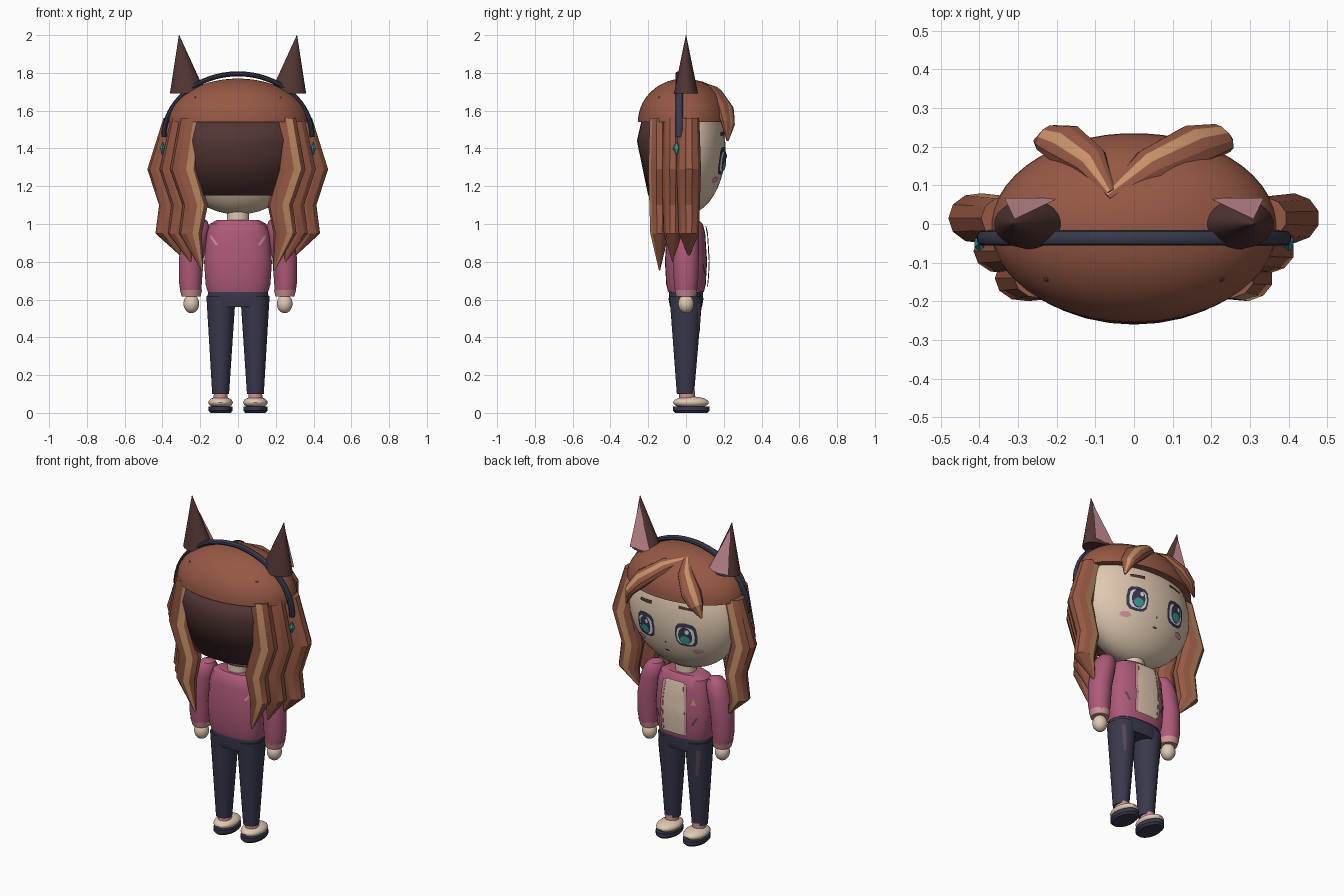
import bpy, bmesh, math
from mathutils import Vector

cube = bpy.data.objects.get("Cube")
if cube:
    bpy.data.objects.remove(cube)


def material(name, rgb):
    m = bpy.data.materials.new(name)
    m.use_nodes = True
    m.diffuse_color = (*rgb, 1)
    m.node_tree.nodes["Principled BSDF"].inputs["Base Color"].default_value = (*rgb, 1)
    return m


HAIR = material("chestnut hair", (0.305, 0.098, 0.058))
DARK = material("dark brown", (0.085, 0.036, 0.034))
LIGHT = material("golden streak", (0.58, 0.29, 0.14))
SKIN = material("skin", (0.74, 0.58, 0.44))
JACKET = material("rose jacket", (0.42, 0.10, 0.19))
PINK = material("light pink", (0.62, 0.29, 0.31))
NAVY = material("navy", (0.040, 0.040, 0.075))
TEAL = material("teal", (0.04, 0.33, 0.31))
PLUM = material("plum grey", (0.10, 0.06, 0.09))
WHITE = material("eye white", (0.75, 0.72, 0.72))


def finish(name, bm, mats, angle=35):
    me = bpy.data.meshes.new(name)
    bm.to_mesh(me)
    bm.free()
    for m in mats:
        me.materials.append(m)
    me.shade_smooth()
    me.set_sharp_from_angle(angle=math.radians(angle))
    ob = bpy.data.objects.new(name, me)
    bpy.context.collection.objects.link(ob)
    return ob


def loft(name, sections, mats, n=24, p=2.0, stripe=(), angle=35):
    """Skin sections (centre, u, v); stripe lists side indices in the second colour."""
    bm = bmesh.new()
    rings = []
    for c, u, v in sections:
        ring = []
        for i in range(n):
            a = math.tau * (i + 0.5) / n
            ca, sa = math.cos(a), math.sin(a)
            k = math.copysign(abs(ca) ** (2 / p), ca)
            l = math.copysign(abs(sa) ** (2 / p), sa)
            ring.append(bm.verts.new(Vector(c) + Vector(u) * k + Vector(v) * l))
        rings.append(ring)
    for a, b in zip(rings, rings[1:]):
        for i in range(n):
            j = (i + 1) % n
            f = bm.faces.new((a[i], a[j], b[j], b[i]))
            f.material_index = 1 if i in stripe else 0
    bm.faces.new(rings[0])
    bm.faces.new(rings[-1])
    bmesh.ops.recalc_face_normals(bm, faces=bm.faces)
    return finish(name, bm, mats, angle)


def stack(name, rows, mat, **kw):
    """Horizontal oval rows (x, y, z, rx, ry)."""
    mats = mat if isinstance(mat, list) else [mat]
    return loft(name, [((x, y, z), (rx, 0, 0), (0, ry, 0)) for x, y, z, rx, ry in rows], mats, **kw)


def ball(name, c, r, mat, t0=-90, n=28, steps=14):
    rows = []
    for i in range(steps + 1):
        t = math.radians(t0 + (90 - t0) * i / steps)
        k = max(math.cos(t), 0.004)
        rows.append((c[0], c[1], c[2] + r[2] * math.sin(t), r[0] * k, r[1] * k))
    return stack(name, rows, mat, n=n)


def patch(name, outline, surf, off, mat, side=1):
    """Lay an (x, z) outline on the surface y = surf(x, z), raised by off."""
    pts = [(a[0] + (b[0] - a[0]) * t / 4, a[1] + (b[1] - a[1]) * t / 4)
           for a, b in zip(outline, outline[1:] + outline[:1]) for t in range(4)]
    cx = sum(q[0] for q in pts) / len(pts)
    cz = sum(q[1] for q in pts) / len(pts)
    bm = bmesh.new()

    def vert(x, z):
        return bm.verts.new((x, side * (surf(x, z) + off), z))
    mid = vert(cx, cz)
    rings = [[vert(cx + (x - cx) * k, cz + (z - cz) * k) for x, z in pts] for k in (0.33, 0.67, 1)]
    for i in range(len(pts)):
        j = (i + 1) % len(pts)
        bm.faces.new((mid, rings[0][i], rings[0][j]))
        for a, b in zip(rings, rings[1:]):
            bm.faces.new((a[i], b[i], b[j], a[j]))
    bm.normal_update()
    for f in bm.faces:
        if f.normal.y * side < 0:
            f.normal_flip()
    return finish(name, bm, [mat])


def oval(x, z, rx, rz, p=2.0, n=12):
    out = []
    for i in range(n):
        c, s = math.cos(math.tau * i / n), math.sin(math.tau * i / n)
        out.append((x + rx * math.copysign(abs(c) ** (2 / p), c), z + rz * math.copysign(abs(s) ** (2 / p), s)))
    return out


# Head, neck and hair cap
HEAD = (0.36, 0.21, 0.35)
ball("head", (0, 0, 1.4), HEAD, SKIN, n=40, steps=20)
stack("neck", [(0, 0, 0.98, .06, .055), (0, 0, 1.12, .06, .055)], SKIN)
ball("hair_cap", (0, -0.01, 1.54), (0.37, 0.245, 0.23), HAIR, t0=0, n=48)

# Curved sheet of hair behind the head
bm = bmesh.new()
rows = [[bm.verts.new((rx * math.cos(a), ry * math.sin(a), z))
         for a in [math.radians(190 + 10 * i) for i in range(17)]]
        for z, rx, ry in ((1.55, .345, .235), (1.44, .36, .26), (1.15, .31, .20))]
for a, b in zip(rows, rows[1:]):
    for i in range(16):
        bm.faces.new((a[i], b[i], b[i + 1], a[i + 1]))
sheet = finish("back_hair", bm, [DARK])
sol = sheet.modifiers.new("thickness", 'SOLIDIFY')
sol.thickness = 0.02
sol.offset = -1


# Face details
def face_y(x, z):
    return HEAD[1] * math.sqrt(max(0, 1 - (x / HEAD[0]) ** 2 - ((z - 1.4) / HEAD[2]) ** 2))


for s, tag in ((1, "left"), (-1, "right")):
    x, z = s * 0.135, 1.335
    patch(tag + "_eye_outline", oval(x, z, .066, .074, 3), face_y, .005, NAVY)
    patch(tag + "_eye_white", oval(x, z - .004, .053, .056, 3), face_y, .009, WHITE)
    patch(tag + "_iris", oval(x, z - .002, .041, .056), face_y, .013, NAVY)
    patch(tag + "_iris_glow", oval(x, z - .026, .030, .026), face_y, .017, TEAL)
    patch(tag + "_eye_sparkle", oval(x - .015, z + .026, .012, .014), face_y, .018, WHITE)
    patch(tag + "_brow", [(x - .045, 1.478 - s * .008), (x + .045, 1.478 + s * -.012),
                          (x + .045, 1.496 - s * .012), (x - .045, 1.496 - s * .004)], face_y, .006, DARK)
    patch(tag + "_cheek", oval(s * .19, 1.235, .032, .016), face_y, .005, PINK)
patch("nose", oval(0, 1.262, .006, .007), face_y, .005, PLUM)
patch("mouth", oval(0, 1.205, .016, .006), face_y, .005, DARK)


# Fringe locks swept to each side
def fringe(name, pts):
    secs = []
    for i, (x, y, z, w, h) in enumerate(pts):
        c = Vector((x, y, z))
        d = Vector(pts[min(i + 1, len(pts) - 1)][:3]) - Vector(pts[max(i - 1, 0)][:3])
        out = (c - Vector((0, 0, 1.5))).normalized()
        u = d.cross(out).normalized()
        secs.append((c, u * w, u.cross(d).normalized() * h))
    loft(name, secs, [HAIR, LIGHT], n=11, stripe=(2, 8), angle=25)


fringe("fringe_left", [(-.07, .07, 1.745, .015, .012), (.04, .15, 1.70, .05, .03),
                       (.16, .205, 1.61, .062, .036), (.225, .222, 1.53, .045, .026), (.25, .22, 1.44, .006, .005)])
fringe("fringe_right", [(-.06, .08, 1.745, .015, .012), (-.11, .16, 1.69, .045, .028),
                        (-.18, .208, 1.61, .058, .034), (-.225, .222, 1.55, .042, .025), (-.255, .215, 1.48, .006, .005)])

# Wavy side locks, cat ears and headset ends
LOCKS = [("front", .015, .065, (.33, .405, .35, .375, .30), .83, (2,)),
         ("middle", -.07, .058, (.29, .34, .285, .31, .25), .80, ()),
         ("rear", -.14, .06, (.245, .285, .225, .25, .19), .755, (8,))]
for s, tag in ((1, "left"), (-1, "right")):
    for part, y, ry, xs, tip, stripe in LOCKS:
        zs = (1.56, 1.29, 1.10, .95, tip)
        ws = (.065, .075, .068, .062, .004)
        stack(f"{tag}_{part}_lock",
              [(s * x, y, z, w, ry * w / .075) for x, z, w in zip(xs, zs, ws)],
              [HAIR, LIGHT], n=11, stripe=stripe, angle=25)
    stack(tag + "_cat_ear", [(s * .265, 0, 1.69, .097, .065), (s * .312, 0, 2.0, .001, .001)], DARK, n=20)
    patch(tag + "_ear_lining", [(s * .265 - .07, 1.705), (s * .265 + .07, 1.705), (s * .309, 1.96)],
          lambda x, z: .066 * (2.0 - z) / .31, .004, PINK)
    stack(tag + "_gem", [(s * .40, -.05, 1.365, .002, .002), (s * .40, -.05, 1.40, .014, .02),
                         (s * .40, -.05, 1.435, .002, .002)], TEAL, n=6, angle=10)
    ball(tag + "_hair_pin", (s * .225, -.14, 1.66), (.011, .011, .016), DARK, n=10, steps=6)

# Headband arch
arch = []
for i in range(33):
    a = math.radians(180 * i / 32)
    d = Vector((math.cos(a), 0, math.sin(a)))
    arch.append(((.393 * d.x, -.036, 1.46 + .335 * d.z), d * .014, (0, .02, 0)))
loft("headband", arch, [NAVY], n=10)

# Jacket body
BODY = [(.64, .160, .095), (.68, .172, .105), (.80, .18, .112), (.95, .168, .102), (1.0, .15, .09), (1.02, .115, .07)]
stack("jacket", [(0, 0, z, rx, ry) for z, rx, ry in BODY], JACKET, n=36, p=2.5)


def body_y(x, z):
    for (z0, a0, b0), (z1, a1, b1) in zip(BODY, BODY[1:]):
        if z <= z1:
            t = max(0, (z - z0) / (z1 - z0))
            rx, ry = a0 + (a1 - a0) * t, b0 + (b1 - b0) * t
            return ry * max(0, 1 - abs(x / rx) ** 2.5) ** .4
    return .07


patch("shirt_panel", [(-.07, .67), (.07, .67), (.075, .85), (.06, .99), (-.06, .99), (-.075, .85)], body_y, .014, SKIN)


# Trousers surface
def leg_y(x, z):
    t = (z - .1) / .52
    rx, ry = .045 + .033 * t, .045 + .043 * t
    return ry * math.sqrt(max(0, 1 - ((abs(x) - .09) / rx) ** 2))


stack("hips", [(0, 0, .56, .152, .085), (0, 0, .60, .165, .092), (0, 0, .645, .158, .09)], NAVY, n=32, p=2.5)

# Mirrored clothing and limbs
for s, tag in ((1, "left"), (-1, "right")):
    patch(tag + "_lapel", [(s * .068, .67), (s * .085, .67), (s * .09, .85), (s * .08, .985), (s * .058, .985),
                           (s * .074, .85)], body_y, .018, PINK)
    patch(tag + "_back_mark", [(s * .105, .89), (s * .12, .89), (s * .15, .93), (s * .14, .94)], body_y, .005, PINK, -1)
    patch(tag + "_pocket_slit", [(s * .105, .74), (s * .115, .735), (s * .14, .78), (s * .132, .79)],
          body_y, .005, PLUM)
    loft(tag + "_sleeve", [((s * x, 0, z), (r, 0, 0), (0, r * 1.05, 0)) for x, z, r in
                           ((.20, 1.03, .012), (.203, 1.018, .04), (.21, .985, .06), (.225, .93, .066), (.247, .82, .066),
                            (.252, .70, .062), (.25, .645, .056))], [JACKET], n=24)
    stack(tag + "_cuff", [(s * .248, 0, .615, .05, .052), (s * .249, 0, .65, .059, .06)], PINK)
    ball(tag + "_hand", (s * .247, 0, .578), (.042, .042, .05), SKIN, n=20)
    stack(tag + "_trouser_leg", [(s * .092, -.003, .1, .045, .046), (s * .09, 0, .62, .078, .088)], NAVY)
    patch(tag + "_trouser_strip", [(s * .115, .42), (s * .128, .42), (s * .145, .58), (s * .125, .58)],
          leg_y, .006, PLUM)
    stack(tag + "_sock", [(s * .092, .005, .06, .038, .042), (s * .092, .005, .115, .036, .042)], PINK)
    ball(tag + "_shoe", (s * .092, .026, .055), (.065, .095, .032), SKIN)
    stack(tag + "_sole", [(s * .092, .028, 0, .054, .085), (s * .092, .028, .012, .064, .098),
                          (s * .092, .028, .034, .064, .098)], NAVY, n=28)
patch("chest_badge", [(-.13, .86), (-.10, .86), (-.115, .90)], body_y, .005, LIGHT)
